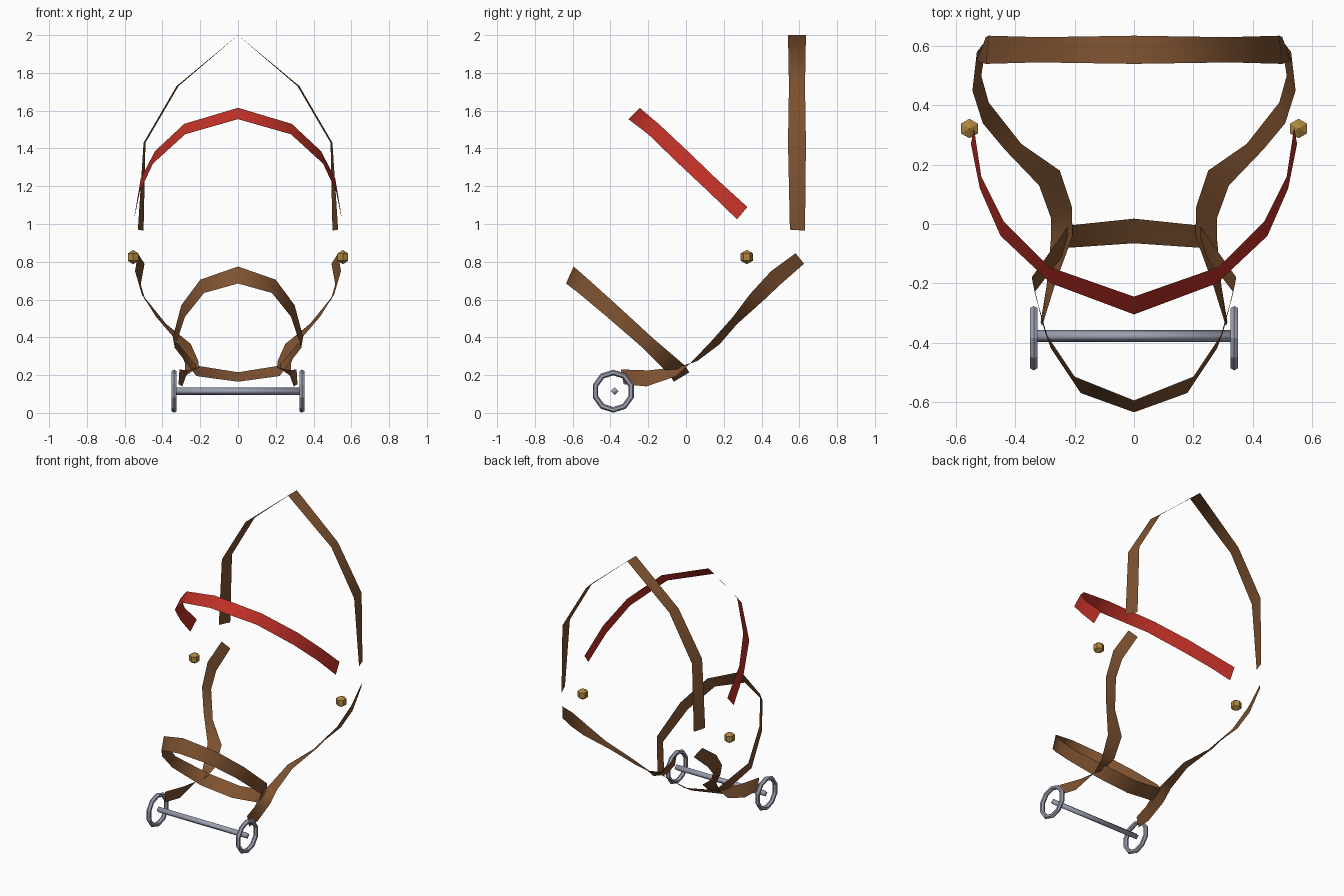
import bpy, bmesh, math
from mathutils import Matrix

if "Cube" in bpy.data.objects:
    bpy.data.objects.remove(bpy.data.objects["Cube"])


def material(name, rgb):
    m = bpy.data.materials.new(name)
    m.diffuse_color = (*rgb, 1)
    m.use_nodes = True
    m.node_tree.nodes["Principled BSDF"].inputs["Base Color"].default_value = m.diffuse_color
    return m


BROWN = material("brown leather", (0.21, 0.085, 0.03))
RED = material("red leather", (0.52, 0.03, 0.02))
STEEL = material("steel", (0.34, 0.36, 0.45))
BRASS = material("brass", (0.42, 0.24, 0.05))


def finish(bm, name, mat, smooth):
    me = bpy.data.meshes.new(name)
    bm.to_mesh(me)
    bm.free()
    me.materials.append(mat)
    for p in me.polygons:
        p.use_smooth = smooth
    ob = bpy.data.objects.new(name, me)
    bpy.context.collection.objects.link(ob)
    return ob


def strap(name, mat, edge_a, edge_b):
    """Flat leather ribbon between two half edges, mirrored across x."""
    bm = bmesh.new()
    rows = [(bm.verts.new(a), bm.verts.new(b)) for a, b in zip(edge_a, edge_b)]
    for (a, b), (c, d) in zip(rows, rows[1:]):
        bm.faces.new((a, b, d, c))
    geom = bmesh.ops.duplicate(bm, geom=bm.verts[:] + bm.edges[:] + bm.faces[:])["geom"]
    for v in [g for g in geom if isinstance(g, bmesh.types.BMVert)]:
        v.co.x = -v.co.x
    bmesh.ops.reverse_faces(bm, faces=[g for g in geom if isinstance(g, bmesh.types.BMFace)])
    bmesh.ops.remove_doubles(bm, verts=bm.verts[:], dist=0.0005)
    # turn the faces away from the head
    bm.normal_update()
    side = sum(f.normal.x * f.calc_center_median().x * f.calc_area() for f in bm.faces)
    if side < 0:
        bmesh.ops.reverse_faces(bm, faces=bm.faces[:])
    return finish(bm, name, mat, True)


# Crown strap over the back of the head
strap("crown_strap", BROWN,
      [(0, .54, 2), (.325, .545, 1.73), (.50, .54, 1.43), (.53, .55, .97)],
      [(0, .635, 2), (.315, .63, 1.73), (.49, .635, 1.43), (.50, .63, .965)])

# Red brow band
strap("brow_band", RED,
      [(0, -.245, 1.615), (.285, -.145, 1.53), (.44, .01, 1.385), (.515, .16, 1.24), (.54, .325, 1.09)],
      [(0, -.305, 1.555), (.28, -.20, 1.475), (.45, -.04, 1.32), (.52, .12, 1.17), (.55, .27, 1.025)])

# Closed nose band
strap("nose_band", BROWN,
      [(0, -.595, .775), (.20, -.515, .705), (.30, -.365, .57), (.345, -.18, .40),
       (.22, -.005, .25), (0, .018, .215)],
      [(0, -.635, .685), (.18, -.57, .635), (.28, -.42, .51), (.335, -.23, .345),
       (.22, -.08, .195), (0, -.065, .165)])

# Cheek straps, twisting from the ears down to the bit
strap("cheek_straps", BROWN,
      [(.53, .58, .845), (.545, .45, .75), (.51, .34, .63), (.435, .25, .51), (.32, .13, .375),
       (.28, .02, .26), (.28, -.05, .195), (.295, -.21, .14), (.315, -.33, .152)],
      [(.495, .625, .79), (.515, .50, .68), (.49, .41, .595), (.38, .27, .47), (.25, .18, .365),
       (.21, .06, .275), (.207, -.04, .243), (.265, -.20, .225), (.31, -.345, .23)])

# Bit bar
BIT_Y, BIT_Z = -.385, .115
bm = bmesh.new()
bmesh.ops.create_cone(bm, cap_ends=True, segments=4, radius1=.02, radius2=.02, depth=.674,
                      matrix=Matrix.Translation((0, BIT_Y + .007, BIT_Z)) @ Matrix.Rotation(math.pi / 2, 4, 'Y'))
bar = finish(bm, "bit_bar", STEEL, True)

for s, label in ((-1, "left"), (1, "right")):
    # Bit ring
    bpy.ops.mesh.primitive_torus_add(major_segments=10, minor_segments=6, major_radius=.099,
                                     minor_radius=.015, location=(s * .338, BIT_Y, BIT_Z),
                                     rotation=(0, math.pi / 2, 0))
    ring = bpy.context.object
    ring.name = label + "_bit_ring"
    ring.data.materials.append(STEEL)
    # Rosette stud
    bm = bmesh.new()
    bmesh.ops.create_uvsphere(bm, u_segments=6, v_segments=3, radius=.038,
                              matrix=Matrix.Translation((s * .555, .322, .825)))
    finish(bm, label + "_stud", BRASS, False)
